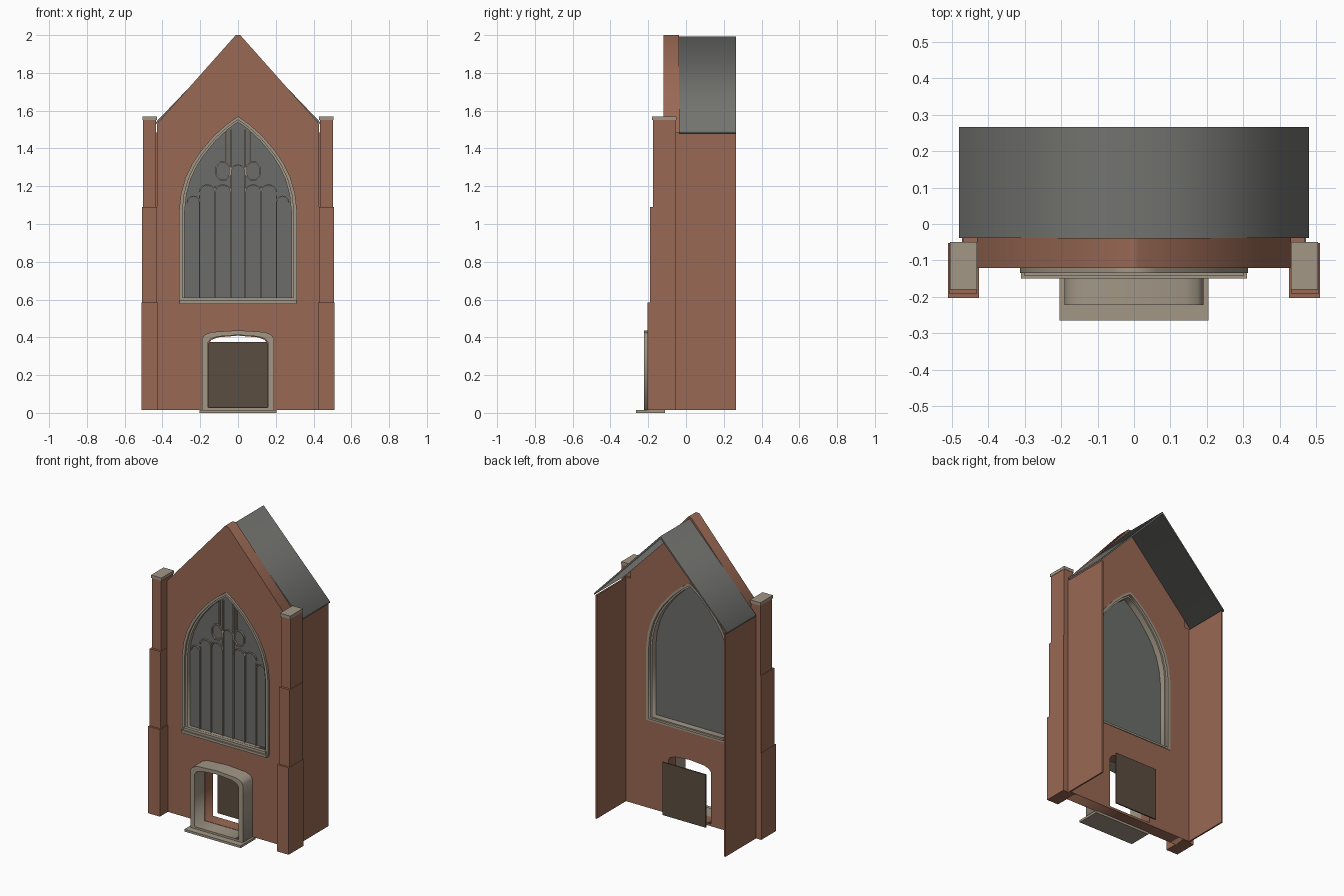
import bpy
import math

cube = bpy.data.objects.get("Cube")
if cube:
    bpy.data.objects.remove(cube, do_unlink=True)


def material(name, r, g, b):
    m = bpy.data.materials.new(name)
    m.use_nodes = True
    m.diffuse_color = (r, g, b, 1)
    node = next(n for n in m.node_tree.nodes if n.type == 'BSDF_PRINCIPLED')
    node.inputs["Base Color"].default_value = (r, g, b, 1)
    node.inputs["Roughness"].default_value = 0.9
    return m


BRICK = material("red_brick", 0.32, 0.14, 0.088)
STONE = material("pale_stone", 0.36, 0.31, 0.24)
SLATE = material("roof_slate", 0.17, 0.17, 0.16)
GLASS = material("window_grey", 0.15, 0.155, 0.145)
WOOD = material("dark_wood", 0.105, 0.074, 0.052)


def prism(name, mat, y0, y1, *loops):
    """Extrude x-z outlines from y0 to y1; later loops are holes."""
    cu = bpy.data.curves.new(name, 'CURVE')
    cu.dimensions = '2D'
    cu.fill_mode = 'BOTH'
    cu.extrude = (y1 - y0) / 2
    for loop in loops:
        sp = cu.splines.new('POLY')
        sp.points.add(len(loop) - 1)
        for p, (x, z) in zip(sp.points, loop):
            p.co = (x, z, 0, 1)
        sp.use_cyclic_u = True
    ob = bpy.data.objects.new(name, cu)
    bpy.context.collection.objects.link(ob)
    ob.location.y = (y0 + y1) / 2
    ob.rotation_euler.x = math.pi / 2
    bpy.ops.object.select_all(action='DESELECT')
    ob.select_set(True)
    bpy.context.view_layer.objects.active = ob
    bpy.ops.object.convert(target='MESH')
    ob = bpy.context.view_layer.objects.active
    ob.data.materials.clear()
    ob.data.materials.append(mat)
    return ob


def box(name, mat, x0, x1, y0, y1, z0, z1):
    bpy.ops.mesh.primitive_cube_add(
        size=1, location=((x0 + x1) / 2, (y0 + y1) / 2, (z0 + z1) / 2))
    ob = bpy.context.object
    ob.name = name
    ob.scale = (x1 - x0, y1 - y0, z1 - z0)
    ob.data.materials.append(mat)
    return ob


def mirrored(half):
    """Complete a right-hand outline (bottom to top) with its left half."""
    return half + [(-x, z) for x, z in reversed(half) if x > 0]


def window_outline(inset):
    arch = [(.312, 1.07), (.302, 1.16), (.278, 1.245), (.242, 1.32),
            (.2, 1.383), (.13, 1.465), (.06, 1.528), (0, 1.57)]
    k = 1 - inset / .312
    half = [(.312 * k, .59 + inset * .7)]
    half += [(x * k, z - inset * (z - 1.07) / .5) for x, z in arch]
    return mirrored(half)


def door_outline(inset, bottom):
    return mirrored([(.19 - inset, bottom), (.19 - inset, .395 - inset * .8),
                     (.175 - inset, .415 - inset * .8),
                     (.14 - inset, .428 - inset * .8), (0, .437 - inset * .8)])


# Gabled front wall with window and door openings
gable = mirrored([(.43, .015), (.43, 1.53), (.012, 2)])
prism("front_wall", BRICK, -.12, -.038, gable,
      window_outline(.008), door_outline(.035, .03))

# Side walls, wall returns and stepped buttresses
for side, s in (("left", 1), ("right", -1)):
    def side_box(name, mat, x0, x1, *rest):
        return box(f"{side}_{name}", mat, min(s * x0, s * x1),
                   max(s * x0, s * x1), *rest)
    side_box("side_wall", BRICK, .462, .472, -.06, .265, .015, 1.48)
    side_box("wall_return", BRICK, .42, .468, -.06, -.038, .015, 1.485)
    side_box("buttress_base", BRICK, .425, .51, -.203, -.052, .015, .585)
    side_box("buttress_middle", BRICK, .43, .508, -.19, -.052, .585, 1.09)
    side_box("buttress_top", BRICK, .435, .503, -.175, -.052, 1.09, 1.55)
    side_box("buttress_cap", STONE, .43, .505, -.18, -.05, 1.55, 1.57)

# Thin pitched roof
prism("roof", SLATE, -.038, .266,
      [(.48, 1.48), (.48, 1.492), (0, 1.992), (-.48, 1.492),
       (-.48, 1.48), (0, 1.976)])

# Window surround, sill and glass
prism("window_outer_frame", STONE, -.135, -.033,
      window_outline(0), window_outline(.018))
prism("window_inner_frame", STONE, -.122, -.05,
      window_outline(.017), window_outline(.03))
box("window_sill_upper", STONE, -.3, .3, -.142, -.1, .593, .61)
box("window_sill_lower", STONE, -.31, .31, -.15, -.11, .577, .594)
prism("window_glass", GLASS, -.097, -.091, window_outline(.025))

# Window mullions
for s in (-1, 1):
    for x, z0, z1 in ((.038, .61, 1.5), (.122, .61, 1.2),
                      (.204, .61, 1.15), (.062, 1.32, 1.49)):
        box("mullion", STONE, s * x - .003, s * x + .003, -.108, -.096, z0, z1)


# Tracery heads and rings
def arch_head(x, z, r, rise):
    def arc(rr, hh):
        return [(x + rr * math.cos(a), z + hh * math.sin(a))
                for a in (math.pi * i / 8 for i in range(9))]
    prism("tracery_arch", STONE, -.106, -.096,
          arc(r, rise) + arc(r - .006, rise - .006)[::-1])


def ring(x, z, rx, rz):
    def loop(k):
        return [(x + (rx - k) * math.cos(a), z + (rz - k) * math.sin(a))
                for a in (math.pi * (i + .5) / 4 for i in range(8))]
    prism("tracery_ring", STONE, -.108, -.096, loop(0), loop(.007))


arch_head(0, 1.28, .041, .035)
for s in (-1, 1):
    arch_head(s * .08, 1.17, .044, .04)
    arch_head(s * .163, 1.17, .044, .04)
    arch_head(s * .236, 1.115, .035, .035)
    ring(s * .08, 1.28, .043, .055)

# Door surround, doorstep and free-standing door leaf
prism("door_frame", STONE, -.222, -.118,
      door_outline(0, .013), door_outline(.03, .028))
box("doorstep", STONE, -.204, .204, -.264, -.11, 0, .015)
box("door_leaf", WOOD, -.156, .156, .012, .02, .028, .375)
